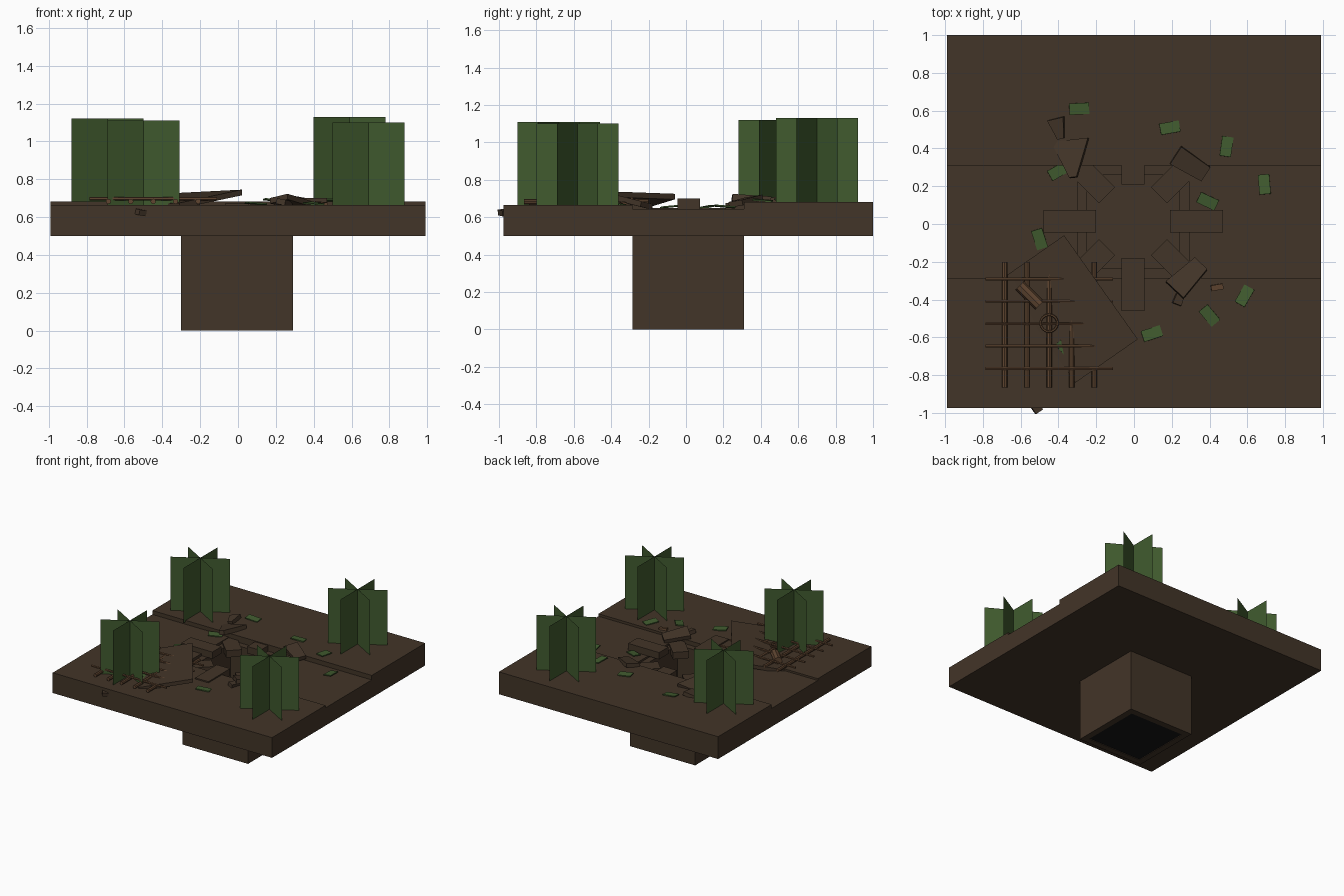
import bpy, math
from mathutils import Vector, Euler

if "Cube" in bpy.data.objects:
    bpy.data.objects.remove(bpy.data.objects["Cube"])

def mat(name, c):
    m = bpy.data.materials.new(name)
    m.diffuse_color = (*c, 1)
    m.use_nodes = True
    m.node_tree.nodes["Principled BSDF"].inputs["Base Color"].default_value = m.diffuse_color
    return m

EARTH = mat("earth", (0.055, 0.035, 0.021))
WOOD = mat("wood", (0.115, 0.06, 0.03))
LEAF = mat("leaf", (0.052, 0.105, 0.028))
DARK = mat("dark", (0.008, 0.008, 0.008))

def mesh(name, verts, faces, m):
    me = bpy.data.meshes.new(name)
    me.from_pydata(verts, [], faces)
    me.materials.append(m)
    ob = bpy.data.objects.new(name, me)
    bpy.context.collection.objects.link(ob)
    return ob

FACES = [(0, 1, 3, 2), (4, 6, 7, 5), (0, 4, 5, 1), (2, 3, 7, 6), (0, 2, 6, 4), (1, 5, 7, 3)]

def block(name, c, s, m, rot=(0, 0, 0), taper=1.0):
    """Box by centre, size and rotation in degrees; taper narrows the +x end."""
    e = Euler([math.radians(a) for a in rot]).to_matrix()
    vs = [Vector(c) + e @ Vector((x * s[0] / 2, y * s[1] / 2 * (taper if x > 0 else 1), z * s[2] / 2))
          for x in (-1, 1) for y in (-1, 1) for z in (-1, 1)]
    return mesh(name, vs, FACES, m)

def span(name, x, y, z, m):
    return block(name, [(a + b) / 2 for a, b in (x, y, z)], [b - a for a, b in (x, y, z)], m)

def rod(name, a, b, r, m, n=8):
    a, b = Vector(a), Vector(b)
    bpy.ops.mesh.primitive_cylinder_add(vertices=n, radius=r, depth=(b - a).length, location=(a + b) / 2)
    ob = bpy.context.object
    ob.name = name
    ob.rotation_euler = (b - a).to_track_quat('Z', 'Y').to_euler()
    ob.data.materials.append(m)

# ground slabs around the hole
X0, X1, Y0, Y1 = -0.30, 0.29, -0.285, 0.31
span("ground_front", (-0.99, 0.99), (-0.975, Y0), (0.5, 0.665), EARTH)
span("ground_back", (-0.99, 0.99), (Y1, 1.0), (0.5, 0.682), EARTH)
span("ground_left", (-0.99, X0), (Y0, Y1), (0.5, 0.65), EARTH)
span("ground_right", (X1, 0.99), (Y0, Y1), (0.5, 0.645), EARTH)

# pit shaft walls and floor
T = 0.05
span("pit_wall_left", (X0, X0 + T), (Y0, Y1), (0, 0.63), EARTH)
span("pit_wall_right", (X1 - T, X1), (Y0, Y1), (0, 0.63), EARTH)
span("pit_wall_front", (X0 + T, X1 - T), (Y0, Y0 + T), (0, 0.63), EARTH)
span("pit_wall_back", (X0 + T, X1 - T), (Y1 - T, Y1), (0, 0.63), EARTH)
span("pit_floor", (X0 + T, X1 - T), (Y0 + T, Y1 - T), (0.005, 0.02), DARK)
span("pit_dirt", (X0 + T, X1 - T), (Y0 + T, Y1 - T), (0.02, 0.04), EARTH)

# ring of eight edge clods
for i in range(8):
    a = i * math.pi / 4
    top = (0.70, 0.645, 0.675, 0.645)[i % 4] if i != 4 else 0.69
    block(f"rim_clod_{i}", (-0.005 + 0.335 * math.cos(a), 0.015 + 0.335 * math.sin(a), top - 0.028),
          (0.28, 0.12, 0.056), EARTH, (0, 0, i * 45))

# tilted cover panel leaning out of the pit
u, v = Vector((0.39, -0.55, 0.02)), Vector((-0.33, -0.23, -0.07))
p = Vector((-0.37, -0.06, 0.725))
w = Vector((0, 0, -0.03))
mesh("cover_panel", [p + i * u + j * v + k * w for i in (0, 1) for j in (0, 1) for k in (0, 1)], FACES, EARTH)

# lattice of sticks
for i in range(5):
    x, y = -0.685 + 0.1185 * i, -0.29 - 0.119 * i
    rod(f"lattice_long_{i}", (x, -0.865, 0.683), (x, -0.2, 0.683), 0.014, WOOD)
    rod(f"lattice_cross_{i}", (-0.785, y, 0.698), (-0.11, y, 0.698), 0.009, WOOD, 6)
rod("short_log", (-0.605, -0.325, 0.69), (-0.5, -0.43, 0.69), 0.032, WOOD)
bpy.ops.mesh.primitive_torus_add(major_segments=16, minor_segments=6, major_radius=0.045,
                                 minor_radius=0.007, location=(-0.45, -0.525, 0.705))
bpy.context.object.name = "binding_ring"
bpy.context.object.data.materials.append(WOOD)

# bushes of three crossed leaf cards
for n, (x, y, top) in enumerate([(-0.5, -0.68, 1.11), (0.69, -0.58, 1.10), (-0.69, 0.5, 1.12), (0.59, 0.70, 1.13)]):
    vs, fs = [], []
    for k, ang in enumerate((30, 90, 150)):
        d = Vector((math.cos(math.radians(ang)), math.sin(math.radians(ang)), 0)) * 0.22
        c = Vector((x, y, 0))
        lo, hi = Vector((0, 0, top - 0.45)), Vector((0, 0, top))
        vs += [c - d + lo, c + d + lo, c + d + hi, c - d + hi]
        fs.append(tuple(range(4 * k, 4 * k + 4)))
    mesh(f"bush_{n}", vs, fs, LEAF)

# fallen leaves
leaves = [(-0.29, 0.61, 3), (0.19, 0.51, 10), (0.49, 0.41, 82), (0.69, 0.21, 95), (0.39, 0.12, -25),
          (0.585, -0.38, 60), (0.40, -0.485, -50), (0.095, -0.58, 18), (-0.5, -0.08, -72),
          (-0.36, -0.66, -50), (-0.40, 0.28, 30)]
for i, (x, y, r) in enumerate(leaves):
    z = 0.69 if y > Y1 else 0.672 if y < Y0 else 0.657
    block(f"leaf_{i}", (x, y, z), (0.105, 0.06, 0.008), LEAF, (4 * (-1) ** i, 5, r))

# broken earth and wood debris
block("debris_wedge", (-0.33, 0.345, 0.69), (0.2, 0.2, 0.035), EARTH, (10, -8, -85), 0.2)
block("debris_wedge_small", (-0.40, 0.505, 0.69), (0.11, 0.09, 0.03), EARTH, (15, 5, -75), 0.4)
block("debris_back_right", (0.30, 0.315, 0.685), (0.19, 0.11, 0.03), EARTH, (8, 8, -32), 0.8)
block("debris_front_right", (0.285, -0.28, 0.68), (0.2, 0.13, 0.03), EARTH, (-10, 10, 45), 0.7)
block("debris_sliver", (0.25, -0.36, 0.675), (0.14, 0.05, 0.03), EARTH, (10, 5, 70), 0.6)
block("debris_chip", (0.44, -0.335, 0.67), (0.065, 0.03, 0.02), WOOD, (5, 5, 10))
block("debris_edge", (-0.515, -0.975, 0.625), (0.045, 0.045, 0.03), EARTH, (8, 8, 35))
